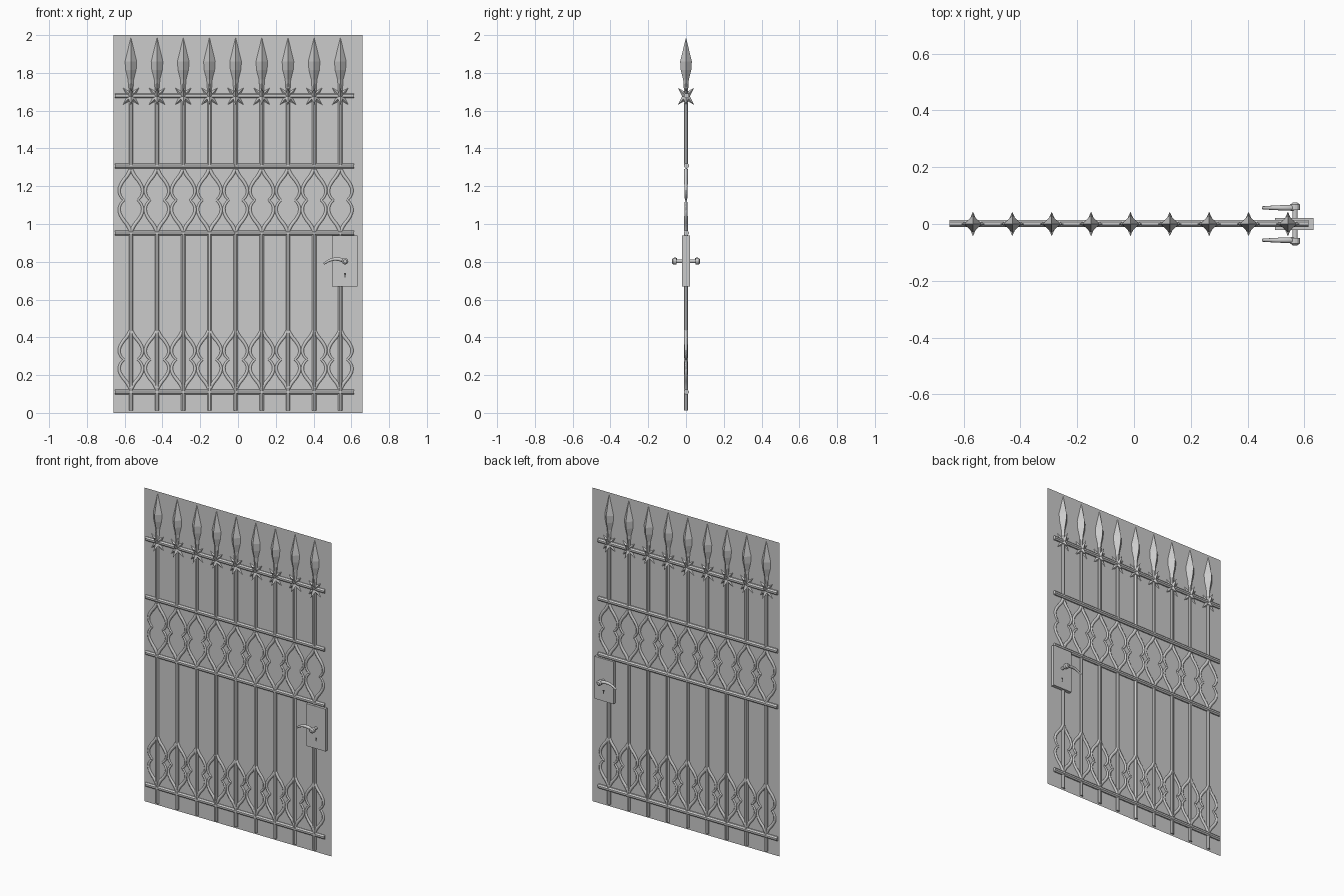
import bpy, bmesh, math
from mathutils import Vector, Matrix

if "Cube" in bpy.data.objects:
    bpy.data.objects.remove(bpy.data.objects["Cube"])

BAR_X = [-0.567 + 0.1386 * i for i in range(9)]


def finish(name, bm):
    bmesh.ops.recalc_face_normals(bm, faces=bm.faces)
    me = bpy.data.meshes.new(name)
    bm.to_mesh(me)
    bm.free()
    ob = bpy.data.objects.new(name, me)
    bpy.context.collection.objects.link(ob)
    return ob


def rod(bm, a, b, r1, r2=None, sides=8, turn=0.0):
    # straight bar or cone between two points
    a, b = Vector(a), Vector(b)
    d = b - a
    m = (Matrix.Translation((a + b) / 2) @ d.to_track_quat('Z', 'Y').to_matrix().to_4x4()
         @ Matrix.Rotation(turn, 4, 'Z'))
    bmesh.ops.create_cone(bm, cap_ends=True, segments=sides, radius1=r1,
                          radius2=r1 if r2 is None else r2, depth=d.length, matrix=m)


def box(bm, lo, hi):
    lo, hi = Vector(lo), Vector(hi)
    m = Matrix.Translation((lo + hi) / 2) @ Matrix.Diagonal((*(hi - lo), 1))
    bmesh.ops.create_cube(bm, size=1, matrix=m)


def tubes(name, paths, bevel, sides_res=2, res=4):
    # smooth tubes; each path is a list of (point, radius factor)
    cu = bpy.data.curves.new(name, 'CURVE')
    cu.dimensions = '3D'
    cu.bevel_depth, cu.bevel_resolution = bevel, sides_res
    cu.resolution_u, cu.use_fill_caps = res, True
    for path in paths:
        sp = cu.splines.new('BEZIER')
        sp.bezier_points.add(len(path) - 1)
        for bp, (co, r) in zip(sp.bezier_points, path):
            bp.co, bp.radius = co, r
            bp.handle_left_type = bp.handle_right_type = 'AUTO'
    tmp = bpy.data.objects.new(name + "_curve", cu)
    bpy.context.collection.objects.link(tmp)
    bpy.context.view_layer.update()
    me = bpy.data.meshes.new_from_object(tmp.evaluated_get(bpy.context.evaluated_depsgraph_get()))
    bpy.data.objects.remove(tmp)
    me.name = name
    ob = bpy.data.objects.new(name, me)
    bpy.context.collection.objects.link(ob)
    return ob


# thin backing sheet
bm = bmesh.new()
bm.faces.new([bm.verts.new(p) for p in
              [(-0.66, 0, 0), (0.66, 0, 0), (0.66, 0, 2), (-0.66, 0, 2)]])
finish("backing_sheet", bm)

# horizontal rails
bm = bmesh.new()
for z in (0.111, 0.952, 1.308, 1.679):
    rod(bm, (-0.65, 0.002, z), (0.614, 0.002, z), 0.014, turn=math.pi / 8)
finish("rails", bm)

# vertical bars, interrupted by the middle ornament band
bm = bmesh.new()
for x in BAR_X:
    rod(bm, (x, 0, 0.012), (x, 0, 0.955), 0.012, turn=math.pi / 8)
    rod(bm, (x, 0, 1.305), (x, 0, 1.74), 0.012, turn=math.pi / 8)
finish("vertical_bars", bm)

# four-sided spear heads
bm = bmesh.new()
PROFILE = [(1.72, 0.012), (1.765, 0.015), (1.815, 0.028), (1.86, 0.031), (1.984, 0.001)]
for x in BAR_X:
    rings = [[bm.verts.new((x + r * math.cos(k * math.pi / 2), r * math.sin(k * math.pi / 2), z))
              for k in range(4)] for z, r in PROFILE]
    for lo, hi in zip(rings, rings[1:]):
        for k in range(4):
            n = (k + 1) % 4
            bm.faces.new((lo[k], lo[n], hi[n], hi[k]))
    bm.faces.new(rings[0])
    bm.faces.new(rings[-1])
finish("spear_heads", bm)

# star collars: eight spikes slanting up and down
bm = bmesh.new()
for x in BAR_X:
    for dx, dy in ((1, 0), (-1, 0), (0, 1), (0, -1)):
        for s in (1, -1):
            rod(bm, (x, 0, 1.676), (x + 0.043 * dx, 0.043 * dy, 1.676 + 0.045 * s),
                0.019, 0.0, sides=4)
finish("star_collars", bm)

# cusped ornament loops, one quarter mirrored four ways
QUARTER = [(0.002, 0.163, 1.1), (0.018, 0.132, 1.1), (0.047, 0.093, 1.0),
           (0.062, 0.055, 0.9), (0.055, 0.022, 0.75), (0.037, 0.0, 0.65)]
for name, zc, h in (("middle_ornaments", 1.126, 1.0), ("lower_ornaments", 0.282, 0.95)):
    paths = [[(Vector((x + sx * dx, 0, zc + sz * dz * h)), r) for dx, dz, r in QUARTER]
             for x in BAR_X for sx in (1, -1) for sz in (1, -1)]
    tubes(name, paths, 0.0095, 1, 3)

# lock case
bm = bmesh.new()
box(bm, (0.497, -0.021, 0.67), (0.632, 0.021, 0.94))
finish("lock_case", bm)

# handle spindle with end caps
bm = bmesh.new()
HX, HZ = 0.567, 0.803
rod(bm, (HX, -0.07, HZ), (HX, 0.07, HZ), 0.009, sides=16)
for s in (1, -1):
    rod(bm, (HX, 0.05 * s, HZ), (HX, 0.068 * s, HZ), 0.017, sides=16)
    rod(bm, (HX, 0.068 * s, HZ), (HX, 0.075 * s, HZ), 0.017, 0.009, sides=16)
finish("handle_spindle", bm)

# curved levers on both faces
paths = [[(Vector((x, 0.057 * s, z)), r) for x, z, r in
          ((HX, HZ, 1.2), (0.535, 0.813, 1.1), (0.495, 0.811, 0.9), (0.453, 0.789, 0.6))]
         for s in (1, -1)]
levers = tubes("handle_levers", paths, 0.009, 3, 6)
levers.data.shade_smooth()

# keyholes on both faces
dark = bpy.data.materials.new("keyhole_dark")
dark.diffuse_color = (0.05, 0.05, 0.05, 1)
dark.use_nodes = True
dark.node_tree.nodes["Principled BSDF"].inputs["Base Color"].default_value = dark.diffuse_color
bm = bmesh.new()
rod(bm, (HX, -0.022, 0.736), (HX, 0.022, 0.736), 0.006, sides=12)
box(bm, (HX - 0.003, -0.022, 0.718), (HX + 0.003, 0.022, 0.736))
finish("keyholes", bm).data.materials.append(dark)
